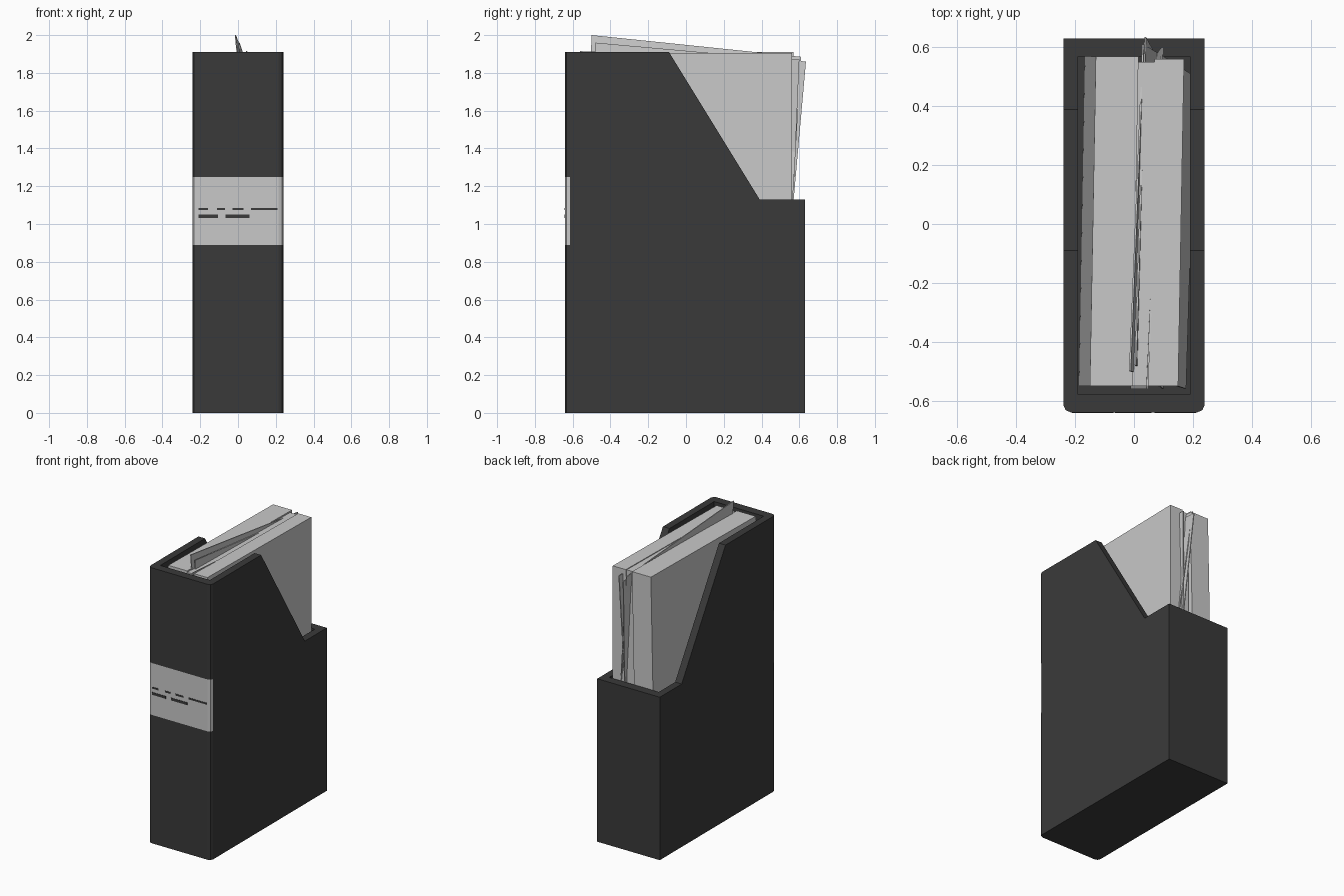
import bpy, bmesh
from mathutils import Vector

if "Cube" in bpy.data.objects:
    bpy.data.objects.remove(bpy.data.objects["Cube"])


def material(name, v):
    m = bpy.data.materials.new(name)
    m.diffuse_color = (v, v, v, 1)
    m.use_nodes = True
    m.node_tree.nodes["Principled BSDF"].inputs["Base Color"].default_value = m.diffuse_color
    return m


DARK = material("charcoal card", 0.042)
PAPER = material("pale paper", 0.584)


def add_object(name, bm, *mats):
    bmesh.ops.recalc_face_normals(bm, faces=bm.faces)
    me = bpy.data.meshes.new(name)
    bm.to_mesh(me)
    bm.free()
    for m in mats:
        me.materials.append(m)
    ob = bpy.data.objects.new(name, me)
    bpy.context.collection.objects.link(ob)
    return ob


def slab(profile, x0, x1, yaw=0.0, lean=0.0):
    """Side profile (y, z) extruded from x0 to x1, skewed by yaw along y and lean along z."""
    bm = bmesh.new()
    rings = [[bm.verts.new((x + yaw * y + lean * (z - 1.91), y, z)) for y, z in profile]
             for x in (x0, x1)]
    for r in rings:
        bm.faces.new(r)
    n = len(profile)
    for i in range(n):
        j = (i + 1) % n
        bm.faces.new((rings[0][i], rings[0][j], rings[1][j], rings[1][i]))
    return bm


def rect(y0, y1, z0, z1):
    return [(y0, z0), (y1, z0), (y1, z1), (y0, z1)]


# Holder: cut-away side profile with chamfered spine edges
FRONT, BACK, TOP = -0.64, 0.63, 1.91
bm = slab([(FRONT, 0), (BACK, 0), (BACK, 1.13), (0.39, 1.13), (-0.09, TOP), (FRONT, TOP)],
          -0.24, 0.24)
spine = [e for e in bm.edges if all(abs(v.co.y - FRONT) < 1e-4 for v in e.verts)
         and abs(e.verts[0].co.z - e.verts[1].co.z) > 1]
bmesh.ops.bevel(bm, geom=spine, offset=0.025, segments=2, profile=0.5, affect='EDGES')
holder = add_object("file_holder", bm, DARK, PAPER)

# Hollow the holder
cavity = add_object("cavity_cutter", slab(rect(-0.58, 0.57, 0.05, 2.3), -0.19, 0.19), DARK)
cavity.hide_render = True
mod = holder.modifiers.new("hollow", 'BOOLEAN')
mod.object, mod.operation, mod.solver = cavity, 'DIFFERENCE', 'EXACT'
bpy.context.view_layer.update()
hollow = bpy.data.meshes.new_from_object(holder.evaluated_get(bpy.context.evaluated_depsgraph_get()))
holder.modifiers.clear()
holder.data = hollow
bpy.data.objects.remove(cavity)

# Spine label: band of faces cut into the front and its chamfers
bm = bmesh.new()
bm.from_mesh(hollow)
for z in (0.89, 1.25):
    bmesh.ops.bisect_plane(bm, geom=bm.verts[:] + bm.edges[:] + bm.faces[:],
                           plane_co=(0, 0, z), plane_no=(0, 0, 1))
for f in bm.faces:
    c = f.calc_center_median()
    f.material_index = int(0.89 < c.z < 1.25 and c.y < -0.61)
bm.to_mesh(hollow)
bm.free()

# Printed dashes on the label
dashes = [(-0.21, -0.16, 1.08, .012), (-0.11, -0.07, 1.08, .012), (-0.03, 0.03, 1.08, .012),
          (0.07, 0.21, 1.08, .012), (-0.21, -0.105, 1.04, .018), (-0.065, 0.06, 1.04, .018)]
for i, (x0, x1, z, h) in enumerate(dashes):
    add_object(f"label_dash_{i + 1}",
               slab(rect(FRONT - 0.002, FRONT + 0.002, z - h / 2, z + h / 2), x0, x1), DARK)

# Two leaning bundles of paper
add_object("left_bundle", slab(rect(-0.55, 0.57, 0.06, TOP), -0.14, 0.005, 0.018, 0.02), PAPER)
add_object("right_bundle", slab(rect(-0.55, 0.56, 0.06, TOP - 0.005), 0.06, 0.16, 0.018), PAPER)
add_object("middle_bundle", slab(rect(-0.55, 0.55, 0.06, TOP - 0.01), 0.005, 0.06, 0.018), PAPER)

# Loose sheets sticking out askew: profile, x, yaw, lean
sheets = [
    ([(-0.50, 2.0), (0.61, 1.885), (0.565, 1.13), (0.50, 0.1), (-0.56, 0.1)], 0.01, 0.03, -0.10),
    ([(-0.48, 1.96), (0.635, 1.86), (0.57, 1.13), (0.48, 0.1), (-0.56, 0.1)], 0.02, 0.025, -0.05),
    ([(-0.56, 1.915), (0.60, 1.87), (0.568, 1.13), (0.52, 0.1), (-0.56, 0.1)], 0.07, 0.045, 0.03),
]
for i, (prof, x, yaw, lean) in enumerate(sheets):
    add_object(f"loose_sheet_{i + 1}", slab(prof, x - 0.003, x + 0.003, yaw, lean), PAPER)
